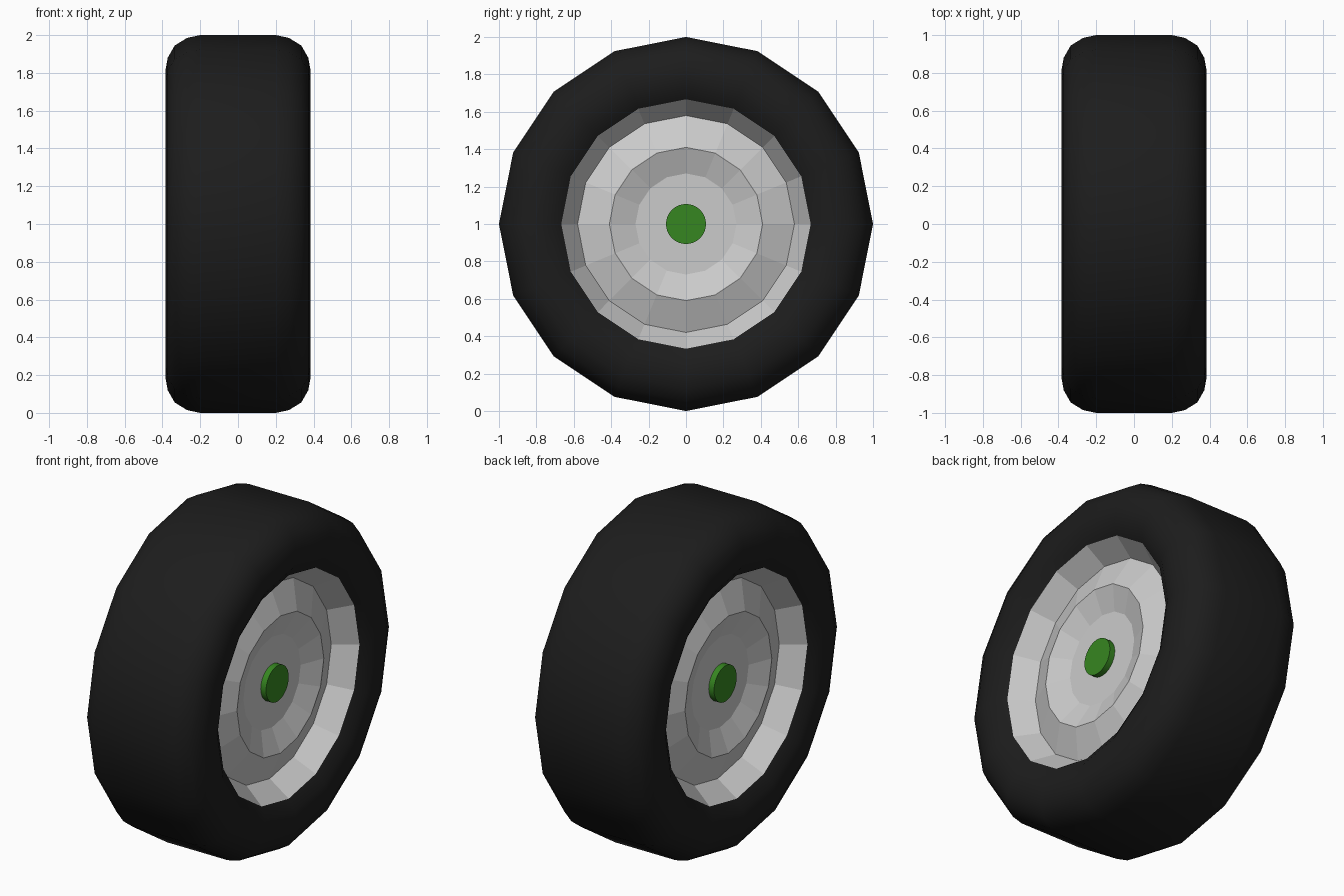
import bpy, bmesh, math

if "Cube" in bpy.data.objects:
    bpy.data.objects.remove(bpy.data.objects["Cube"])

CENTRE_Z = 1.0


def material(name, rgb):
    m = bpy.data.materials.new(name)
    m.diffuse_color = (*rgb, 1)
    m.use_nodes = True
    m.node_tree.nodes["Principled BSDF"].inputs["Base Color"].default_value = m.diffuse_color
    return m


def revolve(name, profiles, sides, mat=None, smooth=False):
    """Spin (x, radius) profiles about the x axis; radius 0 makes a pole."""
    bm = bmesh.new()
    for profile in profiles:
        rings = []
        for x, r in profile:
            if r == 0:
                rings.append([bm.verts.new((x, 0, 0))] * sides)
            else:
                rings.append([bm.verts.new((x, r * math.sin(2 * math.pi * i / sides),
                                            r * math.cos(2 * math.pi * i / sides)))
                              for i in range(sides)])
        for a, b in zip(rings, rings[1:]):
            for i in range(sides):
                j = (i + 1) % sides
                bm.faces.new(dict.fromkeys((a[i], a[j], b[j], b[i])))
    bmesh.ops.recalc_face_normals(bm, faces=bm.faces)
    # face outward: the face furthest along +x must point to +x
    top = max(bm.faces, key=lambda f: f.calc_center_median().x)
    if top.normal.x < 0:
        bmesh.ops.reverse_faces(bm, faces=bm.faces)
    mesh = bpy.data.meshes.new(name)
    bm.to_mesh(mesh)
    bm.free()
    obj = bpy.data.objects.new(name, mesh)
    obj.location.z = CENTRE_Z
    bpy.context.collection.objects.link(obj)
    if mat:
        mesh.materials.append(mat)
    if smooth:
        bpy.ops.object.select_all(action='DESELECT')
        obj.select_set(True)
        bpy.context.view_layer.objects.active = obj
        bpy.ops.object.shade_smooth_by_angle(angle=math.radians(35))
    return obj


def mirrored(half):
    return [(-x, r) for x, r in reversed(half)]


# Tyre: rounded shoulders, symmetric about x = 0
tyre_half = [(0.2, 1.0), (0.27, 0.985), (0.335, 0.945), (0.372, 0.88),
             (0.385, 0.81), (0.375, 0.73), (0.335, 0.667)]
revolve("tyre", [mirrored(tyre_half) + tyre_half], 16,
        material("rubber", (0.012, 0.012, 0.012)), smooth=True)

# Rim: stepped dish on each side
rim_half = [(0.335, 0.667), (0.21, 0.58), (0.28, 0.41), (0.225, 0.27), (0.225, 0)]
for side, s in (("right", 1), ("left", -1)):
    rim = revolve("rim_" + side, [rim_half], 16)
    if s < 0:
        rim.rotation_euler.z = math.pi

# Hub cap / axle end, green on both sides
revolve("axle", [[(-0.26, 0), (-0.26, 0.107), (0.26, 0.107), (0.26, 0)]], 32,
        material("green", (0.037, 0.24, 0.015)), smooth=True)
